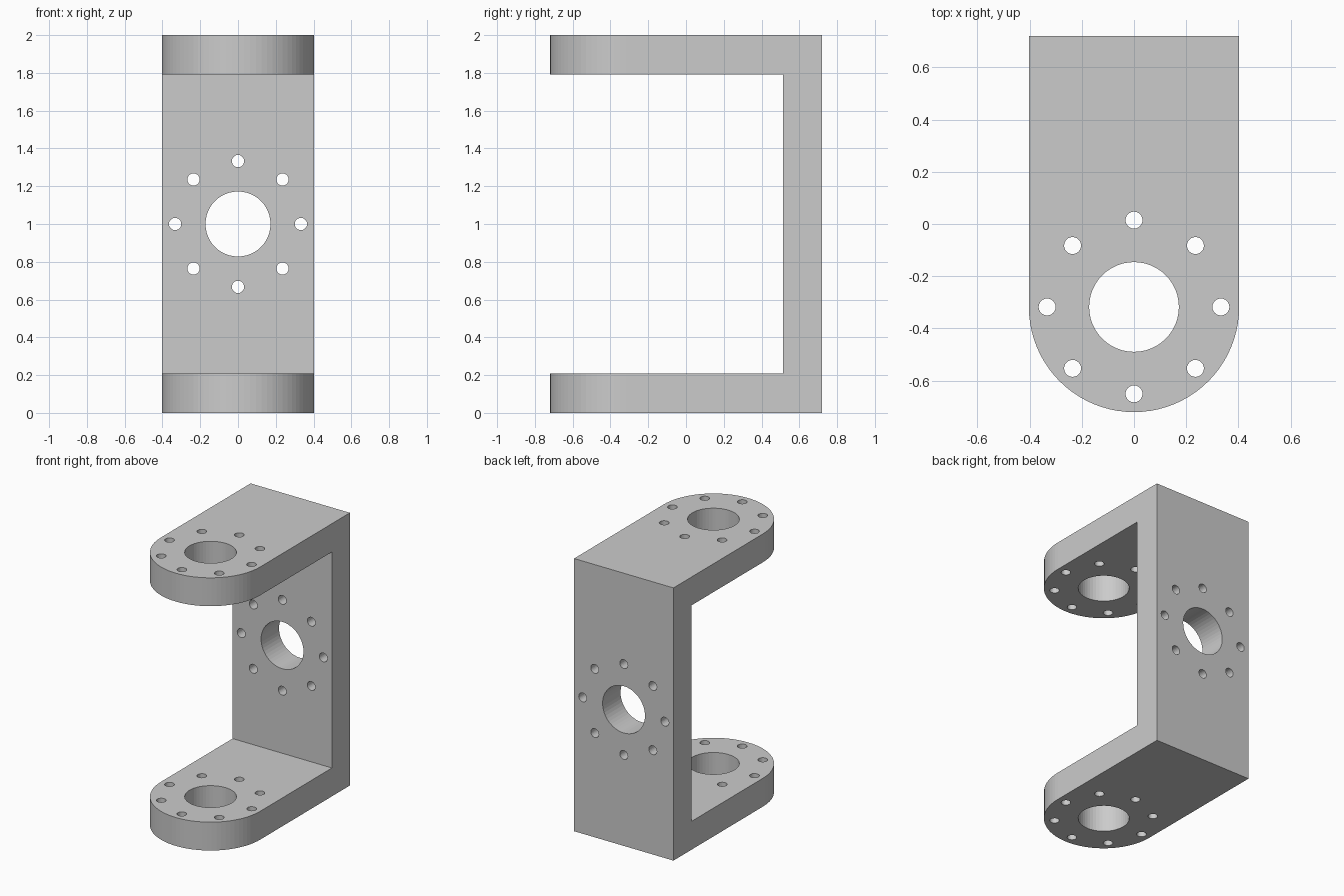
import bpy, bmesh
from math import pi, cos, sin
from mathutils import Matrix, Vector

if "Cube" in bpy.data.objects:
    bpy.data.objects.remove(bpy.data.objects["Cube"])

W, D, H, T = 0.403, 0.721, 2.0, 0.208   # half width, half depth, height, thickness
CY = W - D                              # centre of the rounded ends
HOLE_R, BOLT_R, RING_R = 0.172, 0.0325, 0.333


def make_object(name, bm):
    bmesh.ops.recalc_face_normals(bm, faces=bm.faces)
    mesh = bpy.data.meshes.new(name)
    bm.to_mesh(mesh)
    bm.free()
    ob = bpy.data.objects.new(name, mesh)
    bpy.context.collection.objects.link(ob)
    return ob


def add_hole_pattern(bm, frame, depth):
    """Central bore plus eight bolt holes along the frame's local z axis."""
    spots = [(0, 0, HOLE_R, 48)]
    spots += [(RING_R * cos(i * pi / 4), RING_R * sin(i * pi / 4), BOLT_R, 24)
              for i in range(8)]
    for x, y, r, n in spots:
        bmesh.ops.create_cone(bm, cap_ends=True, segments=n, radius1=r, radius2=r,
                              depth=depth, matrix=frame @ Matrix.Translation((x, y, 0)))


def cut(target, cutter):
    mod = target.modifiers.new(cutter.name, 'BOOLEAN')
    mod.operation = 'DIFFERENCE'
    mod.solver = 'EXACT'
    mod.object = cutter
    bpy.context.view_layer.objects.active = target
    bpy.ops.object.modifier_apply(modifier=mod.name)
    bpy.data.objects.remove(cutter, do_unlink=True)


# Bracket body: rounded-front outline extruded to full height
N = 40
outline = [(W, D), (-W, D)]
outline += [(W * cos(pi + pi * i / N), CY + W * sin(pi + pi * i / N)) for i in range(N + 1)]
bm = bmesh.new()
face = bm.faces.new([bm.verts.new((x, y, 0)) for x, y in outline])
ext = bmesh.ops.extrude_face_region(bm, geom=[face])
bmesh.ops.translate(bm, vec=(0, 0, H),
                    verts=[v for v in ext['geom'] if isinstance(v, bmesh.types.BMVert)])
bracket = make_object('u_bracket', bm)

# Opening between the two arms
bm = bmesh.new()
y0, y1 = -D - 0.3, D - T
bmesh.ops.create_cube(bm, size=1, matrix=Matrix.Translation((0, (y0 + y1) / 2, H / 2))
                      @ Matrix.Diagonal((2 * W + 0.4, y1 - y0, H - 2 * T, 1)))
cut(bracket, make_object('opening_cutter', bm))

# Hole patterns through both arms and through the back wall
bm = bmesh.new()
add_hole_pattern(bm, Matrix.Translation((0, CY, H / 2)), H + 0.4)
add_hole_pattern(bm, Matrix.Translation((0, D - T / 2, H / 2)) @ Matrix.Rotation(pi / 2, 4, 'X'),
                 T + 0.2)
cut(bracket, make_object('hole_cutter', bm))
